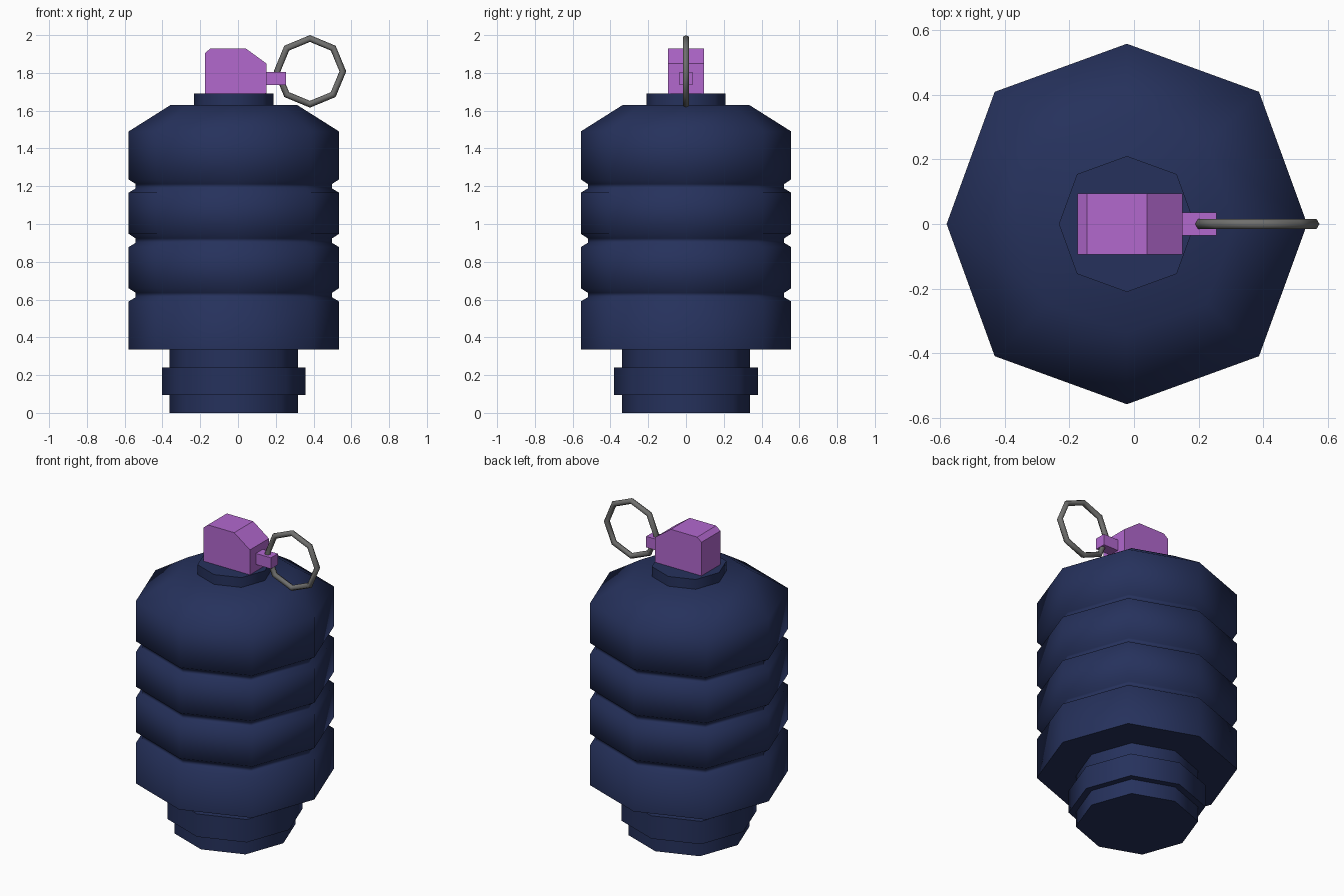
import bpy, bmesh, math
from mathutils import Matrix

cube = bpy.data.objects.get("Cube")
if cube:
    bpy.data.objects.remove(cube, do_unlink=True)


def material(name, rgb, rough=0.6):
    m = bpy.data.materials.new(name)
    m.use_nodes = True
    m.diffuse_color = (*rgb, 1)
    bsdf = m.node_tree.nodes["Principled BSDF"]
    bsdf.inputs["Base Color"].default_value = (*rgb, 1)
    bsdf.inputs["Roughness"].default_value = rough
    return m


navy = material("navy", (0.019, 0.031, 0.107))
purple = material("purple", (0.445, 0.138, 0.617))
grey = material("grey metal", (0.16, 0.16, 0.155))


def finish(name, bm, mat, smooth=None):
    bmesh.ops.recalc_face_normals(bm, faces=bm.faces)
    mesh = bpy.data.meshes.new(name)
    bm.to_mesh(mesh)
    bm.free()
    mesh.materials.append(mat)
    obj = bpy.data.objects.new(name, mesh)
    bpy.context.collection.objects.link(obj)
    if smooth:
        bpy.ops.object.select_all(action='DESELECT')
        obj.select_set(True)
        bpy.context.view_layer.objects.active = obj
        bpy.ops.object.shade_smooth_by_angle(angle=math.radians(smooth))
    return obj


def lathe(name, profile, mat, smooth, cx=-0.022, sides=8):
    """Eight-sided turned solid, its diagonal corners slightly fuller."""
    bm = bmesh.new()
    rings = []
    for r, z in profile:
        ring = []
        for i in range(sides):
            a = math.tau * i / sides
            rr = r * (1.037 if i % 2 else 1)
            ring.append(bm.verts.new((cx + rr * math.cos(a), rr * math.sin(a), z)))
        rings.append(ring)
    for low, high in zip(rings, rings[1:]):
        for i in range(sides):
            j = (i + 1) % sides
            bm.faces.new((low[i], low[j], high[j], high[i]))
    bm.faces.new(rings[0])
    bm.faces.new(rings[-1])
    return finish(name, bm, mat, smooth)


def extrude_y(name, outline, half, mat):
    """Side outline in x and z, given thickness along y."""
    bm = bmesh.new()
    face = bm.faces.new([bm.verts.new((x, -half, z)) for x, z in outline])
    out = bmesh.ops.extrude_face_region(bm, geom=[face])
    moved = [v for v in out["geom"] if isinstance(v, bmesh.types.BMVert)]
    bmesh.ops.translate(bm, verts=moved, vec=(0, 2 * half, 0))
    return finish(name, bm, mat)


# Grooved body with a sloping shoulder
R = 0.557
body = [(R, 0.335)]
for k in range(3):
    z = 0.59 + 0.288 * k
    body += [(R, z), (R - 0.037, z + 0.022), (R - 0.037, z + 0.046), (R, z + 0.07)]
body += [(R, 1.49), (0.335, 1.63)]
lathe("body", body, navy, 60)

# Stepped foot and top collar
lathe("foot", [(0.34, 0), (0.34, 0.095), (0.38, 0.095), (0.38, 0.24),
               (0.34, 0.24), (0.34, 0.335)], navy, 60)
lathe("collar", [(0.21, 1.63), (0.21, 1.692)], navy, 60)

# Cap block and the tab that holds the ring
extrude_y("cap_block", [(-0.175, 1.692), (0.15, 1.692), (0.15, 1.85), (0.04, 1.93),
                        (-0.145, 1.93), (-0.175, 1.905)], 0.095, purple)
extrude_y("ring_tab", [(0.15, 1.735), (0.255, 1.735), (0.255, 1.805), (0.15, 1.805)],
          0.035, purple)

# Eight-sided pull ring
bm = bmesh.new()
tube = 6
loops = []
for i in range(8):
    a = math.tau * i / 8
    loop = []
    for j in range(tube):
        b = math.tau * j / tube
        r = 0.174 + 0.018 * math.cos(b)
        loop.append(bm.verts.new((0.381 + r * math.cos(a), 0.018 * math.sin(b),
                                  1.808 + r * math.sin(a))))
    loops.append(loop)
for i in range(8):
    a, b = loops[i], loops[(i + 1) % 8]
    for j in range(tube):
        k = (j + 1) % tube
        bm.faces.new((a[j], a[k], b[k], b[j]))
finish("pull_ring", bm, grey, 65)
